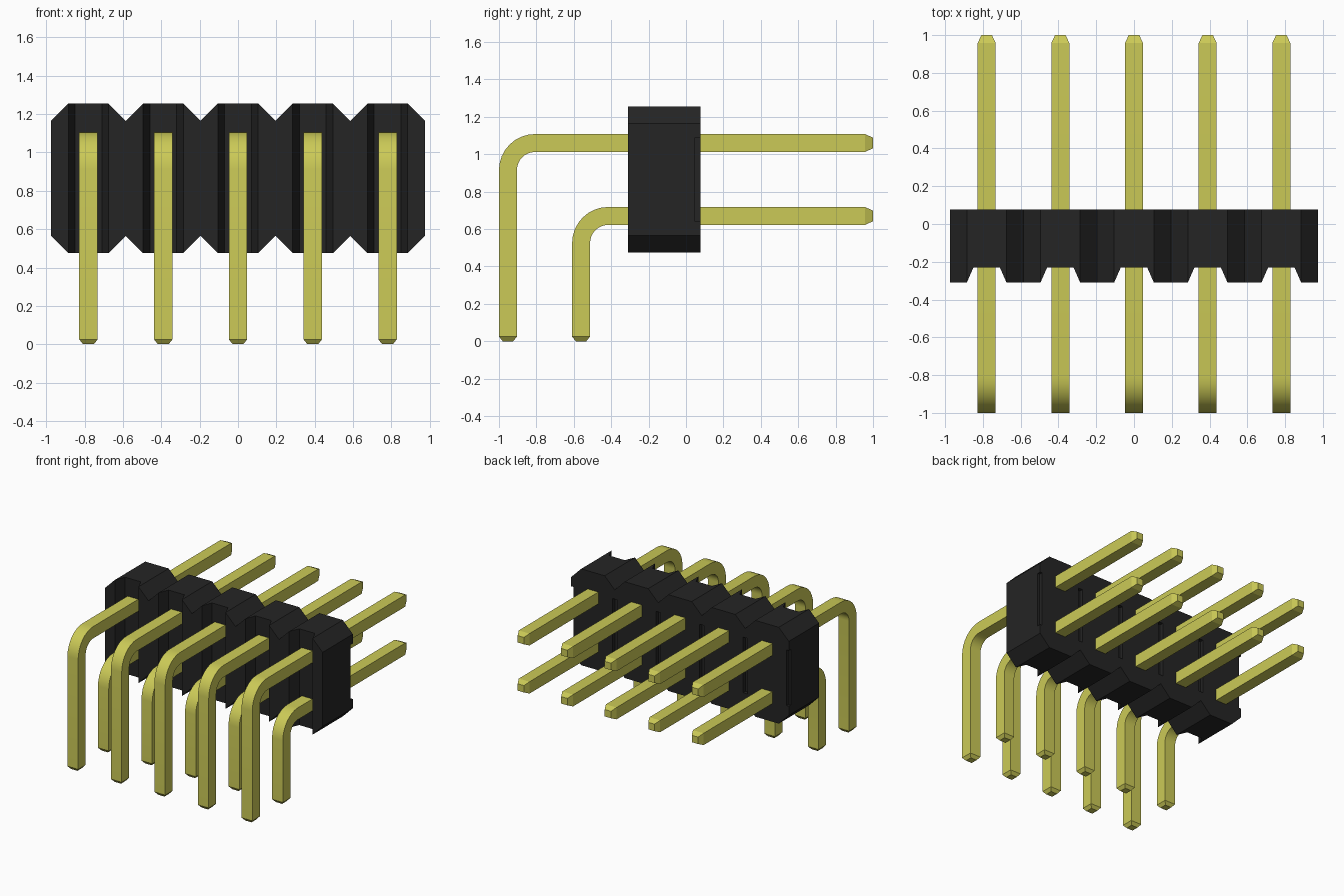
import bpy, bmesh, math

cube = bpy.data.objects.get("Cube")
if cube:
    bpy.data.objects.remove(cube, do_unlink=True)

PITCH = 0.39
COLUMNS = [(i - 2) * PITCH for i in range(5)]
HALF = 0.048          # half thickness of a pin
Y_FRONT, Y_BACK = -0.31, 0.077


def material(name, rgb, rough):
    m = bpy.data.materials.new(name)
    m.use_nodes = True
    m.diffuse_color = (*rgb, 1)
    bsdf = m.node_tree.nodes["Principled BSDF"]
    bsdf.inputs["Base Color"].default_value = (*rgb, 1)
    bsdf.inputs["Roughness"].default_value = rough
    return m


black = material("black plastic", (0.018, 0.018, 0.018), 0.6)
gold = material("gold metal", (0.60, 0.59, 0.095), 0.5)


def add_object(name, bm, mat):
    bmesh.ops.recalc_face_normals(bm, faces=bm.faces)
    mesh = bpy.data.meshes.new(name)
    bm.to_mesh(mesh)
    bm.free()
    mesh.materials.append(mat)
    ob = bpy.data.objects.new(name, mesh)
    bpy.context.collection.objects.link(ob)
    return ob


def prism(bm, points, vector):
    """Extrude a closed outline along a vector."""
    face = bm.faces.new([bm.verts.new(p) for p in points])
    ext = bmesh.ops.extrude_face_region(bm, geom=[face], use_keep_orig=True)
    verts = [g for g in ext["geom"] if isinstance(g, bmesh.types.BMVert)]
    bmesh.ops.translate(bm, vec=vector, verts=verts)


# Housing: a row of chamfered blocks as one outline, pushed front to back
top = [(-2.5 * PITCH, 1.165)]
for c in COLUMNS:
    top += [(c - 0.105, 1.255), (c + 0.105, 1.255), (c + PITCH / 2, 1.165)]
outline = top + [(x, 1.73 - z) for x, z in reversed(top)]
bm = bmesh.new()
prism(bm, [(x, Y_FRONT, z) for x, z in outline], (0, Y_BACK - Y_FRONT, 0))
housing = add_object("housing", bm, black)

# Cutters: flared channels down the front, thin slots between blocks at the back
bm = bmesh.new()
for c in COLUMNS:
    prism(bm, [(c - 0.1138, -0.33, 0.3), (c + 0.1138, -0.33, 0.3),
               (c + 0.07, -0.23, 0.3), (c - 0.07, -0.23, 0.3)], (0, 0, 1.2))
for i in range(6):
    x = (i - 2.5) * PITCH
    prism(bm, [(x - 0.02, 0.047, 0.64), (x + 0.02, 0.047, 0.64),
               (x + 0.02, 0.1, 0.64), (x - 0.02, 0.1, 0.64)], (0, 0, 0.45))
cutter = add_object("channel_cutter", bm, black)
cutter.hide_render = True

cut = housing.modifiers.new("channels", "BOOLEAN")
cut.operation = "DIFFERENCE"
cut.solver = "EXACT"
cut.object = cutter
bpy.context.view_layer.objects.active = housing
bpy.ops.object.modifier_apply(modifier=cut.name)
bpy.data.objects.remove(cutter, do_unlink=True)


def bent_pin(name, y_leg, z_arm, radius=0.145, steps=8):
    """Square pin from the back tip, round a bend, down to the foot."""
    stations = [(1.0, z_arm, 0, 0.028), (0.957, z_arm, 0, HALF)]
    for k in range(steps + 1):
        a = math.pi / 2 * k / steps
        stations.append((y_leg + radius - radius * math.sin(a),
                         z_arm - radius + radius * math.cos(a), a, HALF))
    stations += [(y_leg, 0.025, math.pi / 2, HALF), (y_leg, 0, math.pi / 2, 0.028)]
    bm = bmesh.new()
    rings = []
    for y, z, a, h in stations:
        ny, nz = -math.sin(a), math.cos(a)
        rings.append([bm.verts.new((sx * h, y + sn * h * ny, z + sn * h * nz))
                      for sx, sn in ((-1, -1), (1, -1), (1, 1), (-1, 1))])
    for r, s in zip(rings, rings[1:]):
        for j in range(4):
            k = (j + 1) % 4
            bm.faces.new((r[j], r[k], s[k], s[j]))
    bm.faces.new(rings[0])
    bm.faces.new(rings[-1])
    return add_object(name, bm, gold)


# Two rows of pins: long upper ones and short lower ones
for row, y_leg, z_arm in (("upper", -0.952, 1.06), ("lower", -0.561, 0.67)):
    first = bent_pin(row + "_pin_1", y_leg, z_arm)
    bpy.ops.object.select_all(action="DESELECT")
    first.select_set(True)
    bpy.context.view_layer.objects.active = first
    bpy.ops.object.shade_smooth_by_angle(angle=math.radians(20))
    first.location.x = COLUMNS[0]
    for n, x in enumerate(COLUMNS[1:], 2):
        pin = bpy.data.objects.new(f"{row}_pin_{n}", first.data)
        pin.location.x = x
        bpy.context.collection.objects.link(pin)
